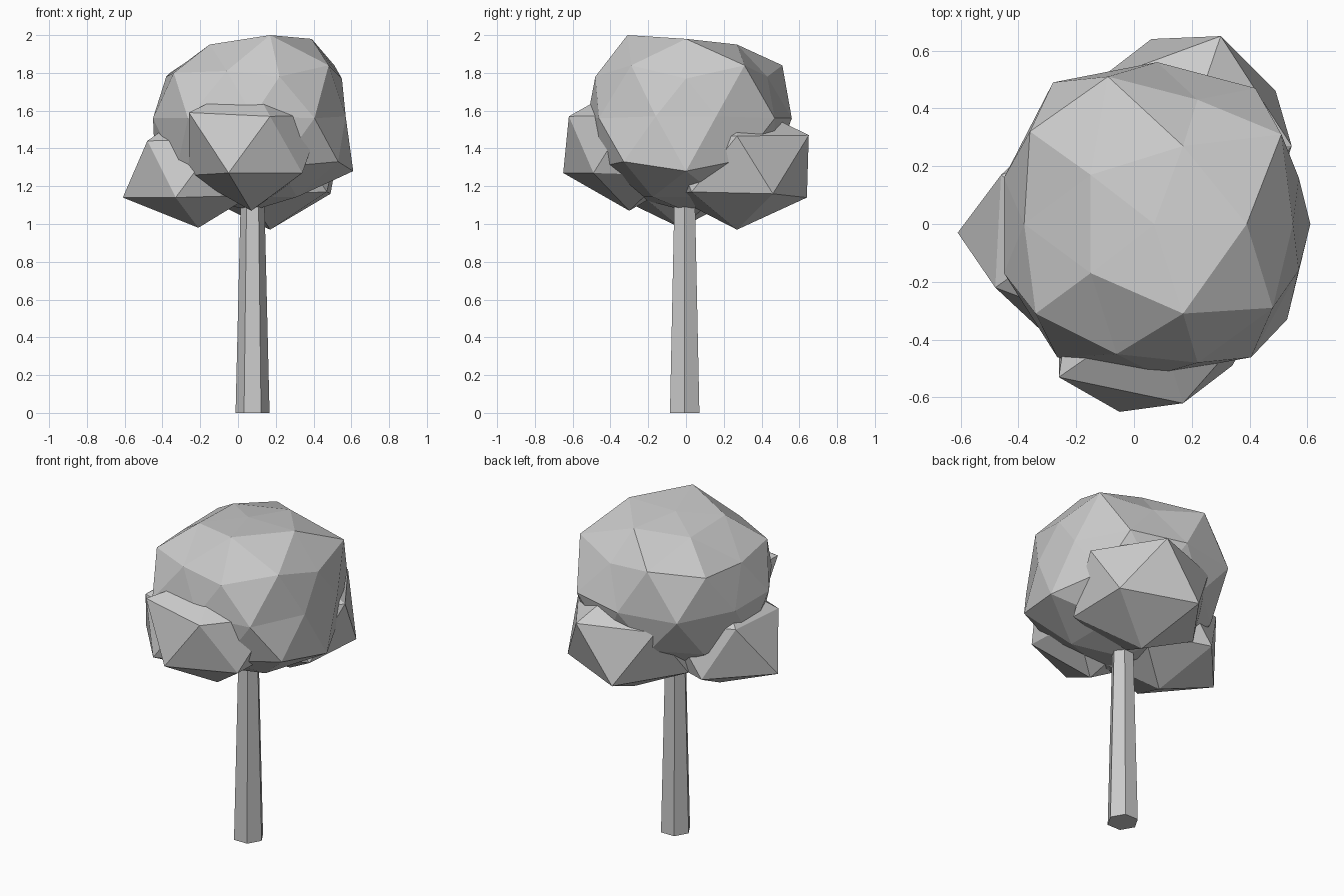
import bpy
import bmesh
from mathutils import Matrix, Vector

cube = bpy.data.objects.get("Cube")
if cube:
    bpy.data.objects.remove(cube, do_unlink=True)

grey = bpy.data.materials.new("plain grey")
grey.use_nodes = True
GREY_TONE = (0.6, 0.6, 0.6, 1)
grey.diffuse_color = GREY_TONE
grey.node_tree.nodes["Principled BSDF"].inputs["Base Color"].default_value = GREY_TONE


def finish(bm, name):
    """Turn a bmesh into a flat-shaded object."""
    mesh = bpy.data.meshes.new(name)
    bm.to_mesh(mesh)
    bm.free()
    mesh.materials.append(grey)
    obj = bpy.data.objects.new(name, mesh)
    bpy.context.collection.objects.link(obj)
    return obj


def leaf_clump(name, centre, radius, squash, detail, pulls):
    """Squashed icosphere; each pull drags the nearest corner to a point."""
    bm = bmesh.new()
    place = Matrix.Translation(centre) @ Matrix.Diagonal((1, 1, squash, 1))
    bmesh.ops.create_icosphere(bm, subdivisions=detail, radius=radius, matrix=place)
    free = list(bm.verts)
    for point in map(Vector, pulls):
        corner = min(free, key=lambda v: (v.co - point).length)
        corner.co = point
        free.remove(corner)
    return finish(bm, name)


# Trunk: tapered six-sided column
bm = bmesh.new()
height = 1.25
bmesh.ops.create_cone(bm, cap_ends=True, segments=6, radius1=0.09, radius2=0.06,
                      depth=height,
                      matrix=Matrix.Translation((0.077, -0.007, height / 2))
                      @ Matrix.Rotation(1.5707963, 4, "Z"))
finish(bm, "trunk")

# Main crown
leaf_clump("main_crown", (0.07, 0, 1.56), 0.57, 0.86, 2, [
    # upper ring and top
    (0.07, 0, 1.98), (0.39, 0, 1.98), (0.17, -0.31, 2.0),
    (-0.15, -0.17, 1.95), (-0.15, 0.17, 1.94), (0.17, 0.27, 1.95),
    # shoulders
    (0.48, -0.29, 1.84), (0.51, 0.31, 1.84), (-0.09, 0.51, 1.84),
    (-0.06, -0.45, 1.81), (-0.38, 0, 1.78), (0.55, 0, 1.77),
    (0.22, -0.48, 1.78), (0.22, 0.43, 1.78),
    (-0.36, 0.32, 1.8), (-0.34, -0.31, 1.8),
    # waist
    (0.08, 0.56, 1.56), (0.08, -0.52, 1.57), (0.42, 0.47, 1.56),
    (-0.28, 0.49, 1.56), (0.57, 0.16, 1.57), (0.57, -0.16, 1.57),
    (-0.45, 0.16, 1.56), (-0.45, -0.17, 1.56),
    # underside
    (0.61, 0, 1.28), (0.53, -0.33, 1.33),
])

# Three smaller clumps around the base of the crown
leaf_clump("front_clump", (0.07, -0.3, 1.41), 0.37, 0.92, 1, [
    (-0.26, -0.53, 1.59), (0.17, -0.62, 1.57), (-0.05, -0.65, 1.27),
    (0.45, -0.3, 1.575), (0.34, -0.49, 1.27), (0.07, -0.3, 1.07),
])
leaf_clump("back_clump", (0.17, 0.27, 1.31), 0.42, 0.83, 1, [
    (0.3, 0.65, 1.47), (0.06, 0.64, 1.14), (0.49, 0.46, 1.16),
    (0.47, 0.03, 1.17), (0.17, 0.27, 0.97),
])
leaf_clump("side_clump", (-0.21, -0.03, 1.3), 0.39, 0.85, 1, [
    (-0.61, -0.03, 1.14), (-0.48, -0.22, 1.44), (-0.46, 0.17, 1.45),
    (-0.33, -0.36, 1.14), (-0.21, -0.03, 0.98),
])
